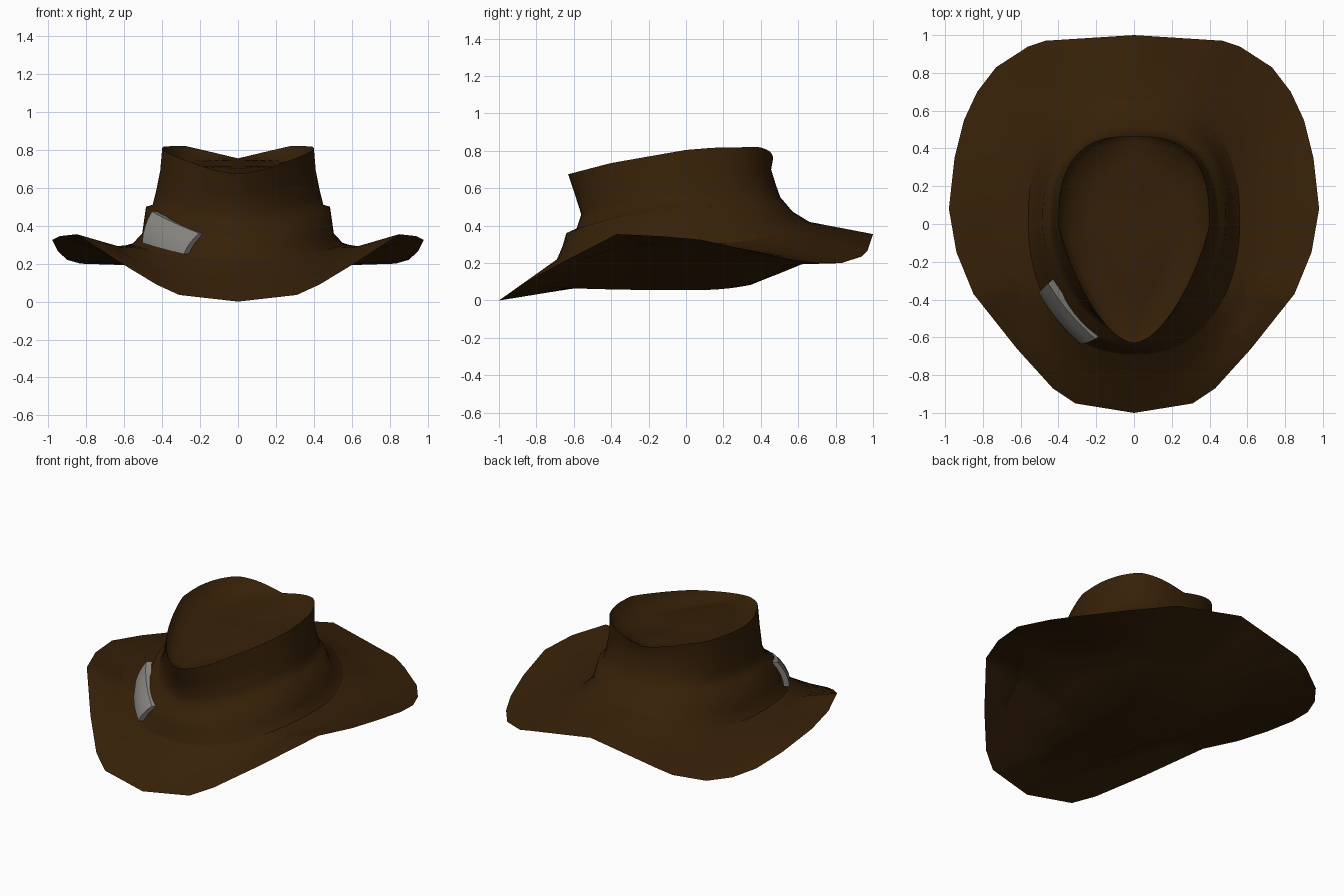
import bpy, bmesh, math
from mathutils import Vector

if "Cube" in bpy.data.objects:
    bpy.data.objects.remove(bpy.data.objects["Cube"])

HALF = 36          # samples along one side, front to back
N = 2 * HALF


def material(name, rgb):
    m = bpy.data.materials.new(name)
    m.diffuse_color = (*rgb, 1)
    m.use_nodes = True
    m.node_tree.nodes["Principled BSDF"].inputs["Base Color"].default_value = m.diffuse_color
    return m


def interp(keys, k):
    # piecewise-linear lookup in rows of (key, values...)
    for a, b in zip(keys, keys[1:]):
        if k <= b[0]:
            f = max(0, (k - a[0]) / (b[0] - a[0]))
            return [p + (q - p) * f for p, q in zip(a[1:], b[1:])]
    return list(keys[-1][1:])


def mirrored(half):
    # half ring on +x from front to back -> closed symmetric ring
    return half + [Vector((-p.x, p.y, p.z)) for p in half[-2:0:-1]]


def oval(w, front, back, zf, zs, zb, p=0.85, point=1.0):
    # oval ring with different front, side and back depth and height;
    # point above 1 pinches the front into a V
    half = []
    for i in range(HALF + 1):
        t = math.pi * i / HALF
        s, c = max(0, math.sin(t)), math.cos(t)
        x = w * s ** (p if c < 0 else p * point) if 0 < i < HALF else 0
        y = front * c ** point if c > 0 else back * abs(c) ** 0.78
        half.append(Vector((x, y, zs + ((zf if c > 0 else zb) - zs) * c * c)))
    return mirrored(half)


def finish(name, bm, mat, angle):
    bmesh.ops.recalc_face_normals(bm, faces=bm.faces)
    me = bpy.data.meshes.new(name)
    bm.to_mesh(me)
    bm.free()
    ob = bpy.data.objects.new(name, me)
    bpy.context.collection.objects.link(ob)
    me.materials.append(mat)
    bpy.ops.object.select_all(action='DESELECT')
    ob.select_set(True)
    bpy.context.view_layer.objects.active = ob
    bpy.ops.object.shade_smooth_by_angle(angle=math.radians(angle))
    return ob


def loft(name, rings, mat, cap, angle):
    # skin the rings; cap is (ring index, centre point)
    bm = bmesh.new()
    vs = [[bm.verts.new(p) for p in r] for r in rings]
    for a, b in zip(vs, vs[1:]):
        for i in range(N):
            j = (i + 1) % N
            bm.faces.new((a[i], a[j], b[j], b[i]))
    centre = bm.verts.new(cap[1])
    ring = vs[cap[0]]
    for i in range(N):
        bm.faces.new((ring[i], ring[(i + 1) % N], centre))
    return finish(name, bm, mat, angle)


felt = material("brown felt", (0.037, 0.0148, 0.0024))
metal = material("silver metal", (0.25, 0.24, 0.22))

# brim edge, right half: angle from front, x, y, z
edge_keys = [(0, 0, -1, 0), (20, .31, -.95, .035), (25, .43, -.87, .09),
             (45, .62, -.66, .205), (65, .85, -.37, .355), (80, .94, -.15, .345),
             (95, .98, .08, .325), (110, .95, .35, .265), (120, .90, .55, .22),
             (130, .83, .70, .20), (140, .73, .83, .20), (150, .56, .94, .235),
             (155, .47, .97, .265), (180, 0, 1, .355)]
edge = mirrored([Vector(interp(edge_keys, 180 * i / HALF)) for i in range(HALF + 1)])

base = oval(.56, -.69, .66, .22, .30, .42)
belly = oval(.22, -.6, .35, .065, .055, .085)


def between(inner, f, lift):
    # ring part way from an inner ring to the edge, lifted at the sides
    out = []
    for a, b in zip(inner, edge):
        p = a.lerp(b, f)
        p.z += lift * min(1, abs(p.x) / .4)
        out.append(p)
    return out


# brim: closed underside, edge, then dished top up to the crown
loft("brim", [belly, between(belly, .28, .03), between(belly, .55, .05), edge,
              between(base, .8, -.005), between(base, .5, -.025),
              between(base, .2, -.015), base],
     felt, (0, (0, -.1, .056)), 60)

# crown: band bulge, pinched wall, V-fronted rim and sunken creased top
rim = oval(.40, -.63, .465, .68, .8, .82, .70, 1.65)
rim_keys = [(-.63, .675), (-.4, .735), (0, .805), (.15, .817), (.47, .822)]
for p in rim:
    p.z = interp(rim_keys, p.y)[0]
    if p.y > 0:
        p.z -= .067 * max(0, 1 - abs(p.x) / .28)

# inner lip: just inside the rim, sunken most at the sides
lip = []
for p in rim:
    k = min(1, abs(p.x) / .3)
    lip.append(Vector((p.x * .88, p.y * .93, p.z - .005 - .075 * k)))

crown_rings = [base,
               oval(.505, -.66, .57, .29, .36, .475, .85, 1.05),
               oval(.485, -.64, .515, .36, .50, .54, .85, 1.15),
               oval(.45, -.585, .505, .385, .51, .55, .85, 1.15),
               oval(.432, -.56, .48, .46, .58, .62, .8, 1.25),
               oval(.41, -.595, .455, .57, .69, .70, .75, 1.42),
               rim, lip,
               oval(.22, -.42, .32, .685, .71, .745, .8, 1.5),
               oval(.08, -.30, .22, .70, .715, .735, .8, 1.5)]
loft("crown", crown_rings, felt, (-1, (0, 0, .717)), 80)

# buckle: curved plate wrapped on the band
lo = (Vector((-.50, -.36, .31)), Vector((-.28, -.63, .25)))
hi = (Vector((-.45, -.31, .475)), Vector((-.20, -.605, .36)))
out = Vector((-.77, -.64, 0))
bm = bmesh.new()
S = 8
grid = []
for i in range(S + 1):
    u = i / S
    row = []
    for j in range(5):
        v = j / 4
        p = lo[0].lerp(lo[1], u).lerp(hi[0].lerp(hi[1], u), v)
        row.append(bm.verts.new(p + out * (.006 + .06 * u * (1 - u) + .06 * v * (1 - v))))
    grid.append(row)
for a, b in zip(grid, grid[1:]):
    for j in range(4):
        bm.faces.new((a[j], a[j + 1], b[j + 1], b[j]))
bm.normal_update()
back = bmesh.ops.extrude_face_region(bm, geom=bm.faces[:], use_keep_orig=True)
for g in back["geom"]:
    if isinstance(g, bmesh.types.BMVert):
        g.co -= out * .035
finish("buckle", bm, metal, 40)
